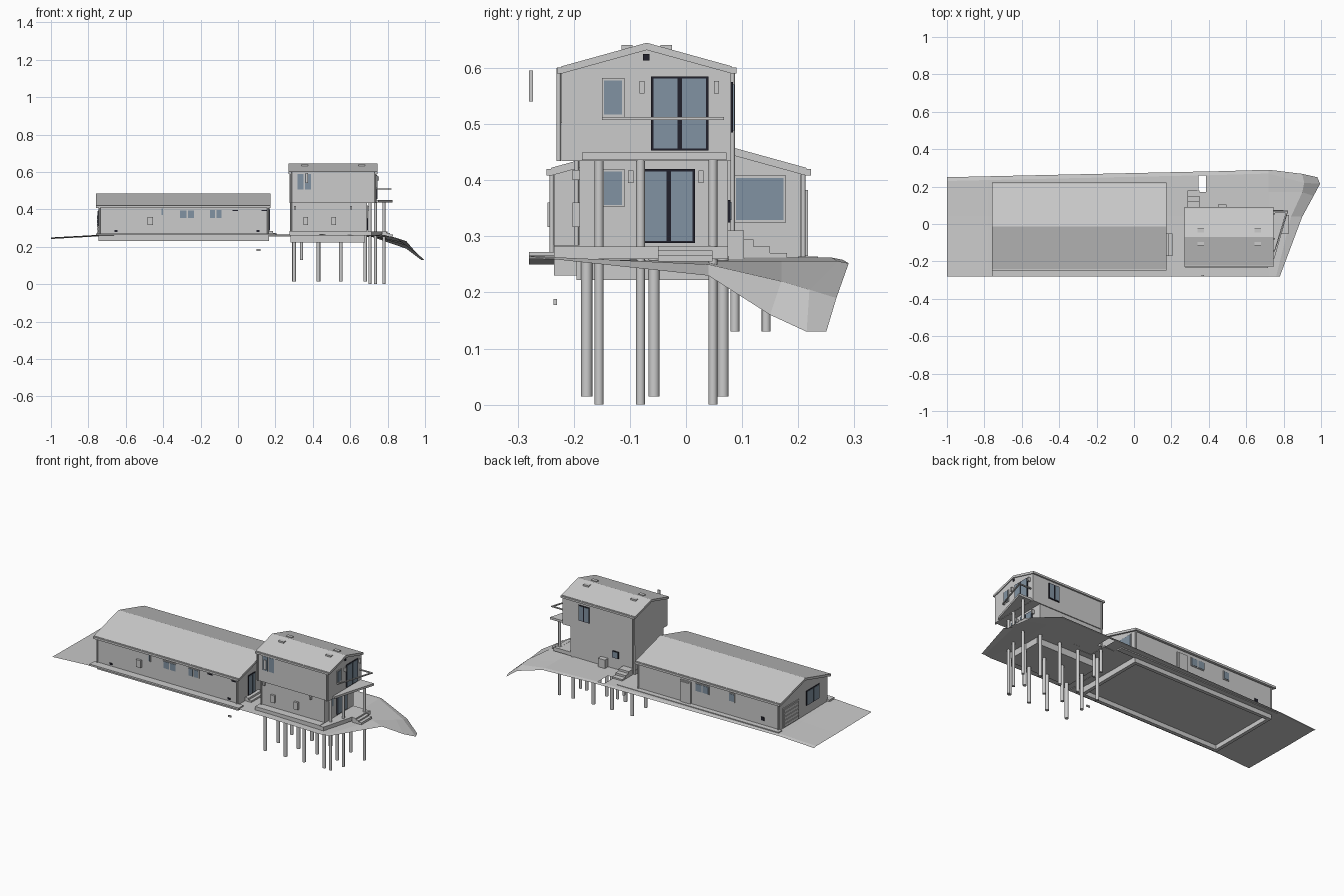
import bpy
import bmesh
from mathutils import Vector

cube = bpy.data.objects.get("Cube")
if cube:
    bpy.data.objects.remove(cube, do_unlink=True)


def material(name, red, green, blue):
    mat = bpy.data.materials.new(name)
    mat.use_nodes = True
    colour = (red, green, blue, 1)
    mat.diffuse_color = colour
    mat.node_tree.nodes["Principled BSDF"].inputs["Base Color"].default_value = colour
    return mat


plaster = material("light grey plaster", .6, .6, .6)
glass = material("blue grey glass", .22, .29, .36)
dark = material("dark frame", .015, .015, .025)


def finish(name, bm, mat):
    bmesh.ops.recalc_face_normals(bm, faces=bm.faces)
    mesh = bpy.data.meshes.new(name)
    bm.to_mesh(mesh)
    bm.free()
    mesh.materials.append(mat)
    obj = bpy.data.objects.new(name, mesh)
    bpy.context.collection.objects.link(obj)
    return obj


def prism(name, profile, axis, low, high, mat=plaster):
    """Extrude a yz profile along x, or an xy profile along z."""
    bm = bmesh.new()
    verts = [bm.verts.new((low, a, b) if axis == "x" else (a, b, low)) for a, b in profile]
    face = bm.faces.new(verts)
    moved = bmesh.ops.extrude_face_region(bm, geom=[face])["geom"]
    offset = Vector((high - low, 0, 0) if axis == "x" else (0, 0, high - low))
    bmesh.ops.translate(bm, vec=offset, verts=[v for v in moved if isinstance(v, bmesh.types.BMVert)])
    return finish(name, bm, mat)


def box(name, x, y, z, mat=plaster):
    outline = [(x[0], y[0]), (x[1], y[0]), (x[1], y[1]), (x[0], y[1])]
    return prism(name, outline, "z", z[0], z[1], mat)


def post(name, x, y, bottom, top, radius):
    bm = bmesh.new()
    bmesh.ops.create_cone(bm, cap_ends=True, segments=16, radius1=radius,
                          radius2=radius, depth=top - bottom)
    bmesh.ops.translate(bm, vec=(x, y, (bottom + top) / 2), verts=bm.verts)
    obj = finish(name, bm, plaster)
    for face in obj.data.polygons:
        face.use_smooth = len(face.vertices) == 4
    return obj


def panel(name, wall, u, z, mat=plaster, depth=.006):
    """A plate on a wall given as (axis, position, outward sign)."""
    axis, place, sign = wall
    span = sorted((place - sign * .002, place + sign * depth))
    return box(name, span, u, z, mat) if axis == "x" else box(name, u, span, z, mat)


def window(name, wall, u, z, panes=1, frame=plaster):
    rim = .004
    panel(name + "_frame", wall, u, z, frame, .004)
    step = (u[1] - u[0]) / panes
    for i in range(panes):
        left = u[0] + i * step
        panel(name + "_glass", wall, (left + rim, left + step - rim),
              (z[0] + rim, z[1] - rim), glass, .006)


def gable_roof(name, ridge, half, eave, peak, x, thick):
    low, high, mid = ridge - half, ridge + half, ridge
    prism(name, [(low, eave), (mid, peak), (high, eave), (high, eave - thick),
                 (mid, peak - thick), (low, eave - thick)], "x", x[0], x[1])
    for edge, out in ((low, -1), (high, 1)):
        y = sorted((edge, edge + out * .008))
        box(name + "_gutter", x, y, (eave - thick, eave - .002))


def gable_body(name, low, high, bottom, eave, peak, ridge, x):
    prism(name, [(low, bottom), (high, bottom), (high, eave), (ridge, peak), (low, eave)],
          "x", x[0], x[1])


# Ground sheet with a notch behind the tower and a slope at the far end
def ground_row(x, back, z):
    return [(x, -.28, z + .004), (x, .04, z), (x, .17, z), (x, back - .02, z), (x, back, z - .004)]


rows = [ground_row(-1, .25, .246), ground_row(-.78, .255, .258), ground_row(.345, .28, .262),
        ground_row(.385, .28, .262), ground_row(.72, .29, .256),
        [(.76, -.28, .265), (.84, .04, .25), (.9, .17, .22), (.91, .22, .205), (.9, .268, .19)],
        [(.78, -.28, .264), (.9, .04, .23), (.96, .15, .16), (.995, .215, .13), (.98, .25, .13)]]
bm = bmesh.new()
grid = [[bm.verts.new(point) for point in row] for row in rows]
for r in range(len(grid) - 1):
    for c in range(4):
        if (r, c) != (2, 2):
            bm.faces.new((grid[r][c], grid[r + 1][c], grid[r + 1][c + 1], grid[r][c + 1]))
ground = finish("ground", bm, plaster)
if sum(p.normal.z for p in ground.data.polygons) < 0:
    ground.data.flip_normals()
box("front_path", (-.76, .2), (-.28, -.235), (.262, .272))
box("back_path", (-.76, .28), (.2, .235), (.255, .264))

# Long house
gable_body("house_walls", -.235, .205, .255, .415, .47, -.015, (-.745, .165))
gable_roof("house_roof", -.013, .228, .422, .485, (-.76, .175), .014)
for y in ((-.235, -.215), (.185, .205)):
    box("house_foundation", (-.745, .165), y, (.23, .258))
for x in ((-.745, -.725), (.145, .165)):
    box("house_foundation", x, (-.235, .205), (.23, .258))

house_front, house_back = ("y", -.235, -1), ("y", .205, 1)
house_left, house_right = ("x", .165, 1), ("x", -.745, -1)
window("house_front_window", house_front, (-.315, -.23), (.35, .397), 2)
window("house_front_window", house_front, (-.155, -.085), (.35, .4), 2)
window("house_front_slit", house_front, (-.412, -.396), (.365, .41))
panel("house_hatch", house_front, (-.485, -.455), (.317, .36), plaster, .012)
for x in (-.03, .125):
    panel("house_front_vent", house_front, (x, x + .03), (.392, .398), dark, .004)
for x in (-.66, .1):
    panel("house_low_vent", house_front, (x, x + .016), (.28, .29), dark, .004)
window("house_back_window", house_back, (-.295, -.205), (.345, .395), 2)
window("house_back_window", house_back, (-.46, -.42), (.345, .395))
panel("house_back_door_frame", house_back, (-.178, -.112), (.262, .39), plaster, .008)
panel("house_back_door", house_back, (-.17, -.12), (.265, .383), plaster, .012)
panel("house_back_vent", house_back, (-.65, -.63), (.29, .31), dark, .004)
window("house_end_window", house_left, (.085, .178), (.325, .408))
window("entrance_door", house_left, (-.145, -.08), (.285, .4), 2, dark)
for i in range(2):
    box("entrance_step", (.16, .205 - i * .018), (-.17, -.05), (.262, .273 + i * .011))

# Garage end with horizontal door slats and a paired window
panel("garage_door_frame", house_right, (.03, .175), (.262, .375), plaster, .004)
for i in range(5):
    z = .265 + i * .021
    panel("garage_door_slat", house_right, (.037, .168), (z, z + .018), plaster, .008)
window("house_gable_window", house_right, (-.16, -.04), (.31, .395), 2, dark)

# Tower: recessed ground floor, overhanging upper floor and roof
box("tower_foundation", (.28, .68), (-.195, .04), (.222, .265))
box("tower_deck", (.275, .69), (-.235, .075), (.26, .285))
box("tower_ground_floor", (.277, .69), (-.19, .075), (.28, .44))
gable_body("tower_upper_floor", -.222, .08, .434, .595, .633, -.07, (.275, .74))
gable_roof("tower_roof", -.07, .152, .603, .645, (.27, .745), .013)
prism("terrace", [(.68, -.235), (.715, -.235), (.8, .075), (.68, .075)], "z", .26, .282)
balcony = [(.73, -.185), (.75, -.185), (.825, .072), (.73, .072)]
prism("balcony", balcony, "z", .436, .449)
prism("balcony_rail", [(.74, -.15), (.752, -.15), (.822, .068), (.74, .068),
                       (.74, .06), (.811, .06), (.75, -.142), (.74, -.142)], "z", .507, .513)
for i in range(3):
    box("terrace_step", (.77, .83 - i * .018), (-.05, .047), (.255, .267 + i * .008))

# Supports
for x in (.3, .43, .55, .68):
    for y in (-.177, -.057, .066):
        post("pile", x, y, .015, .265, .01)
for x, y in ((.705, -.155), (.735, -.081), (.78, .048)):
    post("balcony_column", x, y, 0, .438, .008)
for y in (.087, .143):
    post("stair_pile", .34, y, .13, .265, .008)

# Tower openings
upper_end, lower_end = ("x", .74, 1), ("x", .69, 1)
upper_front, lower_front = ("y", -.222, -1), ("y", -.19, -1)
upper_back, lower_back = ("y", .08, 1), ("y", .075, 1)
window("upper_sliding_door", upper_end, (-.062, .04), (.453, .585), 2, dark)
window("lower_sliding_door", lower_end, (-.078, .016), (.288, .42), 2, dark)
window("upper_end_window", upper_end, (-.15, -.11), (.513, .582))
window("lower_end_window", lower_end, (-.15, -.11), (.352, .42))
window("upper_front_window", upper_front, (.315, .395), (.502, .592), 2)
window("upper_back_window", upper_back, (.565, .635), (.485, .575), 2, dark)
window("lower_back_window", lower_back, (.38, .42), (.325, .365), 1, dark)
for x in (.35, .5):
    panel("tower_hatch", lower_front, (x, x + .025), (.317, .36), plaster, .012)
for wall, z, spots in ((upper_end, .555, (-.083, .05)), (lower_end, .395, (-.103, .022))):
    for y in spots:
        panel("wall_lamp", wall, (y, y + .009), (z, z + .022), plaster, .014)
panel("gable_vent", upper_end, (-.077, -.065), (.613, .625), dark, .004)
for x in (.3, .6):
    panel("front_lamp", lower_front, (x, x + .01), (.4, .418), plaster, .012)

# Back steps, cabinet, roof vents and downpipes
for i in range(3):
    box("back_step", (.285, .35), (.075, .18 - i * .03), (.26, .27 + i * .012))
box("back_cabinet", (.45, .495), (.073, .103), (.26, .31))
for x in (.34, .645):
    for y in (-.105, -.035):
        box("roof_vent", (x, x + .035), (y - .01, y + .01), (.625, .641))
for x in (.285, .73):
    post("upper_downpipe", x, -.227, .434, .6, .004)
post("lower_downpipe", .285, -.195, .27, .434, .004)
post("back_downpipe", .285, .083, .27, .595, .004)
for x in (-.74, .16):
    post("house_downpipe", x, -.239, .265, .415, .004)
    post("house_downpipe", x, .209, .262, .415, .004)
box("front_sign_post", (.36, .375), (-.28, -.273), (.54, .596))
box("drain_outlet", (.1, .12), (-.236, -.23), (.178, .188))
